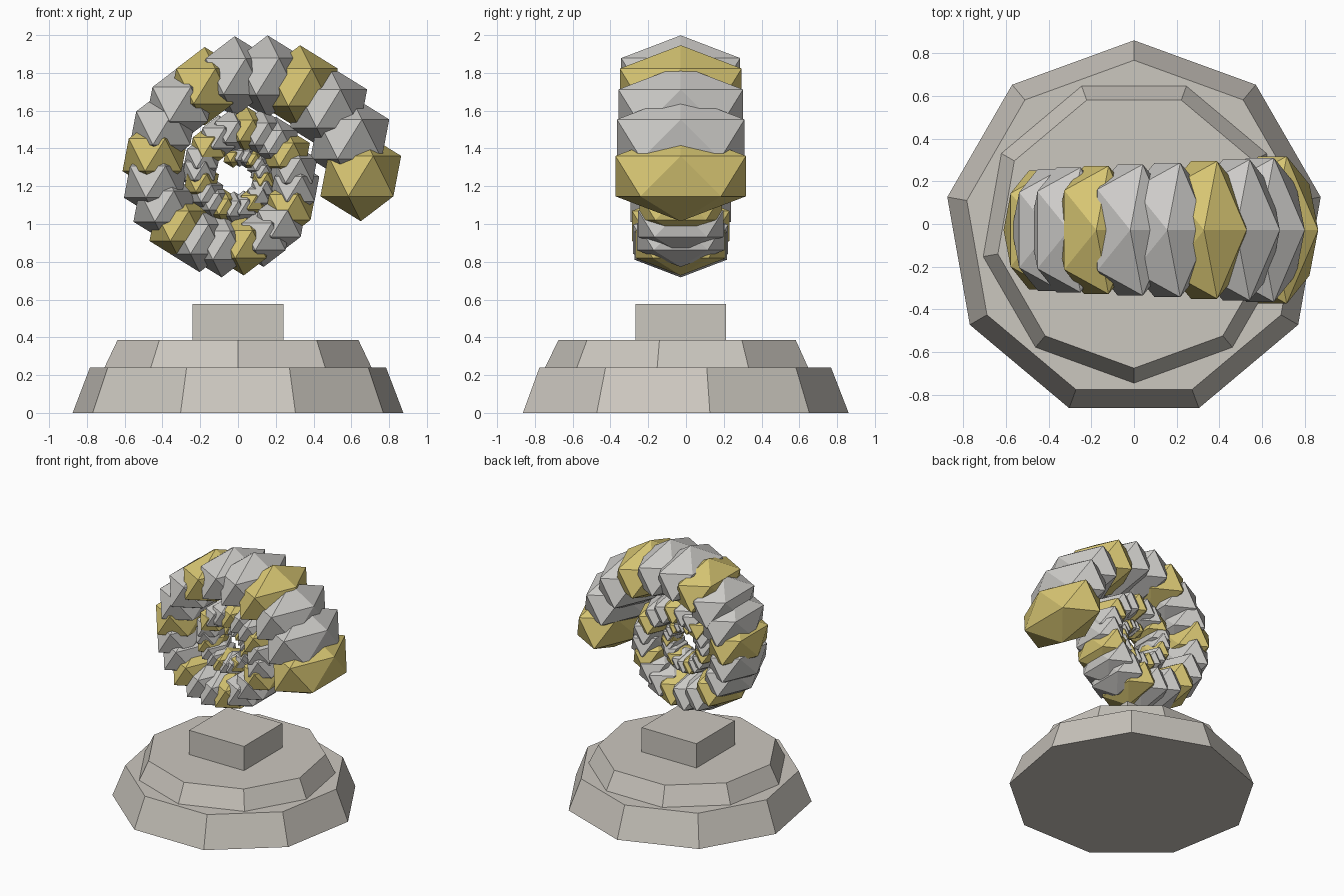
import bpy, bmesh
from math import sin, cos, pi, radians

cube = bpy.data.objects.get("Cube")
if cube:
    bpy.data.objects.remove(cube, do_unlink=True)

CENTRE_Y = -0.028


def material(name, colour):
    mat = bpy.data.materials.new(name)
    mat.use_nodes = True
    rgba = (*colour, 1)
    mat.diffuse_color = rgba
    mat.node_tree.nodes["Principled BSDF"].inputs["Base Color"].default_value = rgba
    return mat


stone = material("warm stone", (0.60, 0.57, 0.52))
grey = material("shell grey", (0.61, 0.60, 0.58))
gold = material("shell gold", (0.68, 0.56, 0.17))


def finish(name, bm, mat, location):
    bmesh.ops.recalc_face_normals(bm, faces=bm.faces)
    mesh = bpy.data.meshes.new(name)
    bm.to_mesh(mesh)
    bm.free()
    mesh.materials.append(mat)
    obj = bpy.data.objects.new(name, mesh)
    obj.location = location
    bpy.context.collection.objects.link(obj)
    return obj


def tapered_tier(name, sides, start, r_low, r_high, z_low, z_high):
    """Prism with a tapered wall; start is the angle of its first corner."""
    bm = bmesh.new()
    angles = [start + 2 * pi * i / sides for i in range(sides)]
    low, high = [[bm.verts.new((r * cos(a), r * sin(a), z)) for a in angles]
                 for r, z in ((r_low, z_low), (r_high, z_high))]
    bm.faces.new(low)
    bm.faces.new(high)
    for i in range(sides):
        j = (i + 1) % sides
        bm.faces.new((low[i], low[j], high[j], high[i]))
    finish(name, bm, stone, (0, CENTRE_Y, 0))


# Stepped pedestal: two nine-sided tiers and a square block
tapered_tier("pedestal_lower_tier", 9, pi / 2, 0.889, 0.796, 0, 0.24)
tapered_tier("pedestal_upper_tier", 9, -pi / 2, 0.718, 0.648, 0.24, 0.385)
half = 0.24 * 2 ** 0.5
tapered_tier("pedestal_block", 4, pi / 4, half, half, 0.385, 0.577)

# Spiral shell: faceted chambers shrinking towards the middle, every third gold
for k in range(46):
    angle = radians(0.4 + 18.3 * k)
    reach = 0.65 * 0.961 ** k
    size = 0.239 - 0.0054 * k + 0.00003 * k * k
    bm = bmesh.new()
    bmesh.ops.create_icosphere(bm, subdivisions=1, radius=1)
    bmesh.ops.scale(bm, vec=(size, size * 1.7, size), verts=bm.verts)
    finish(f"shell_chamber_{k + 1}", bm, grey if k % 3 else gold,
           (reach * cos(angle), CENTRE_Y, 1.249 + reach * sin(angle)))
